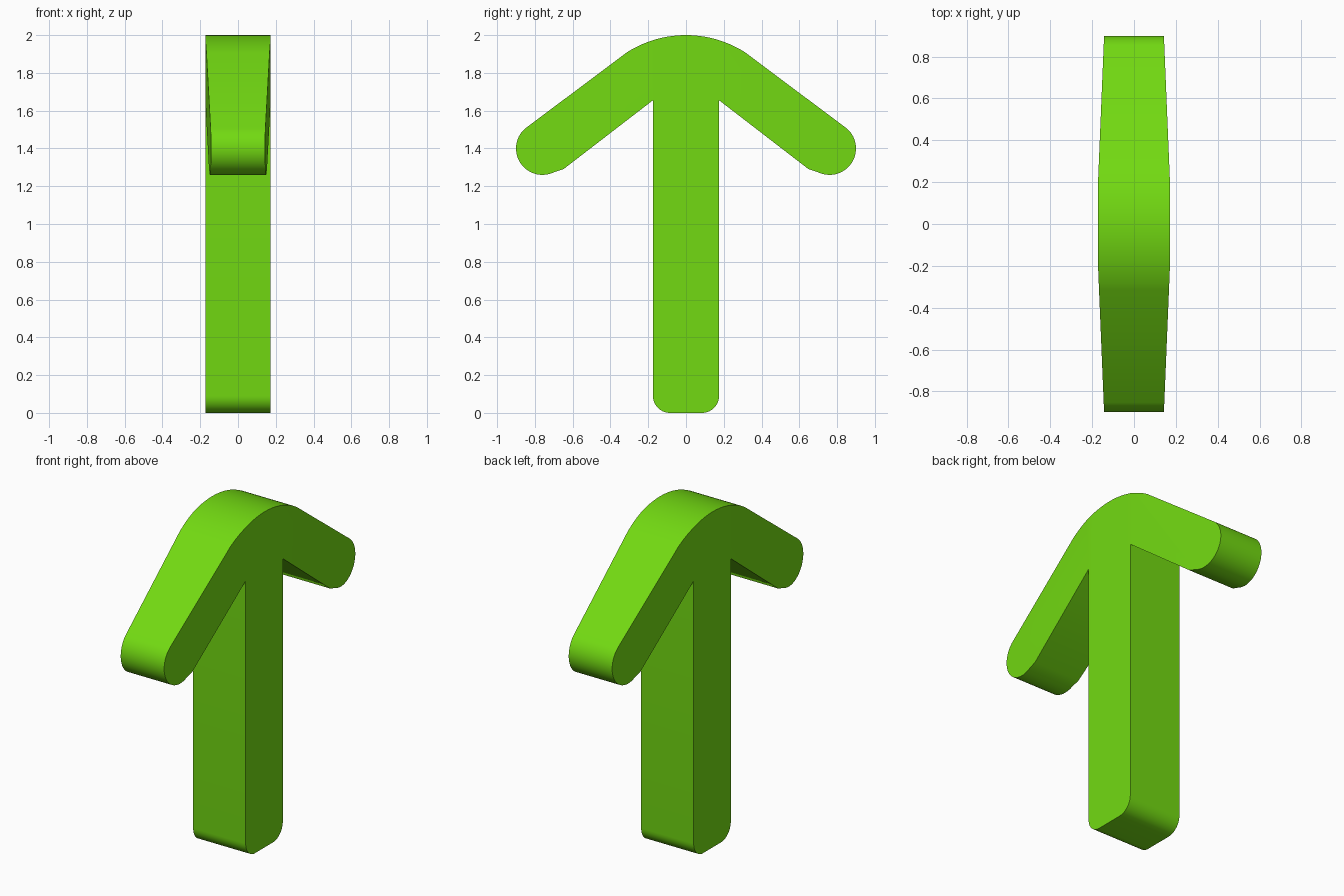
import bpy, bmesh
from math import sin, cos, radians, sqrt

if "Cube" in bpy.data.objects:
    bpy.data.objects.remove(bpy.data.objects["Cube"])

HALF = 0.173      # half thickness of the post
TIP = 0.143       # half thickness at the arm tips
SHOULDER = 0.175  # half width of the post in y
R_TOP = 0.582     # radius of the rounded crown


def arc(cy, cz, r, a0, a1, n):
    return [(cy + r * cos(radians(a0 + (a1 - a0) * i / n)),
             cz + r * sin(radians(a0 + (a1 - a0) * i / n))) for i in range(n + 1)]


def crown(y0, y1, n):
    ys = [y0 + (y1 - y0) * i / n for i in range(n + 1)]
    return [(y, 2.0 - R_TOP + sqrt(R_TOP ** 2 - y * y)) for y in ys]


# Post profile: rounded foot corners and the middle of the crown
r = 0.09
post = (arc(SHOULDER - r, r, r, -90, 0, 10) + [(SHOULDER, 1.655)]
        + crown(SHOULDER, -SHOULDER, 14) + [(-SHOULDER, 1.655)]
        + arc(-SHOULDER + r, r, r, 180, 270, 10))

# Arm profile: slanted bar with a round tip
arm = ([(SHOULDER, 1.655), (0.648, 1.291)]
       + arc(0.76, 1.40, 0.14, -115, 48, 22)
       + crown(0.311, SHOULDER, 6))
other_arm = [(-y, z) for y, z in reversed(arm)]

# Join the profiles and extrude across x
bm = bmesh.new()
for outline in (post, arm, other_arm):
    bm.faces.new([bm.verts.new((-1, y, z)) for y, z in outline])
bmesh.ops.remove_doubles(bm, verts=bm.verts, dist=1e-4)
ext = bmesh.ops.extrude_face_region(bm, geom=bm.faces[:], use_keep_orig=True)
for v in ext["geom"]:
    if isinstance(v, bmesh.types.BMVert):
        v.co.x = 1

# Taper the arms towards their tips
for v in bm.verts:
    t = max(0.0, (abs(v.co.y) - SHOULDER) / (0.9 - SHOULDER))
    v.co.x *= HALF + (TIP - HALF) * t
bmesh.ops.recalc_face_normals(bm, faces=bm.faces)

mesh = bpy.data.meshes.new("arrow")
bm.to_mesh(mesh)
bm.free()
obj = bpy.data.objects.new("arrow", mesh)
bpy.context.collection.objects.link(obj)

# Green finish
green = bpy.data.materials.new("green")
green.diffuse_color = (0.17, 0.70, 0.006, 1)
green.use_nodes = True
green.node_tree.nodes["Principled BSDF"].inputs["Base Color"].default_value = green.diffuse_color
mesh.materials.append(green)

bpy.context.view_layer.objects.active = obj
obj.select_set(True)
bpy.ops.object.shade_smooth_by_angle(angle=radians(30))
